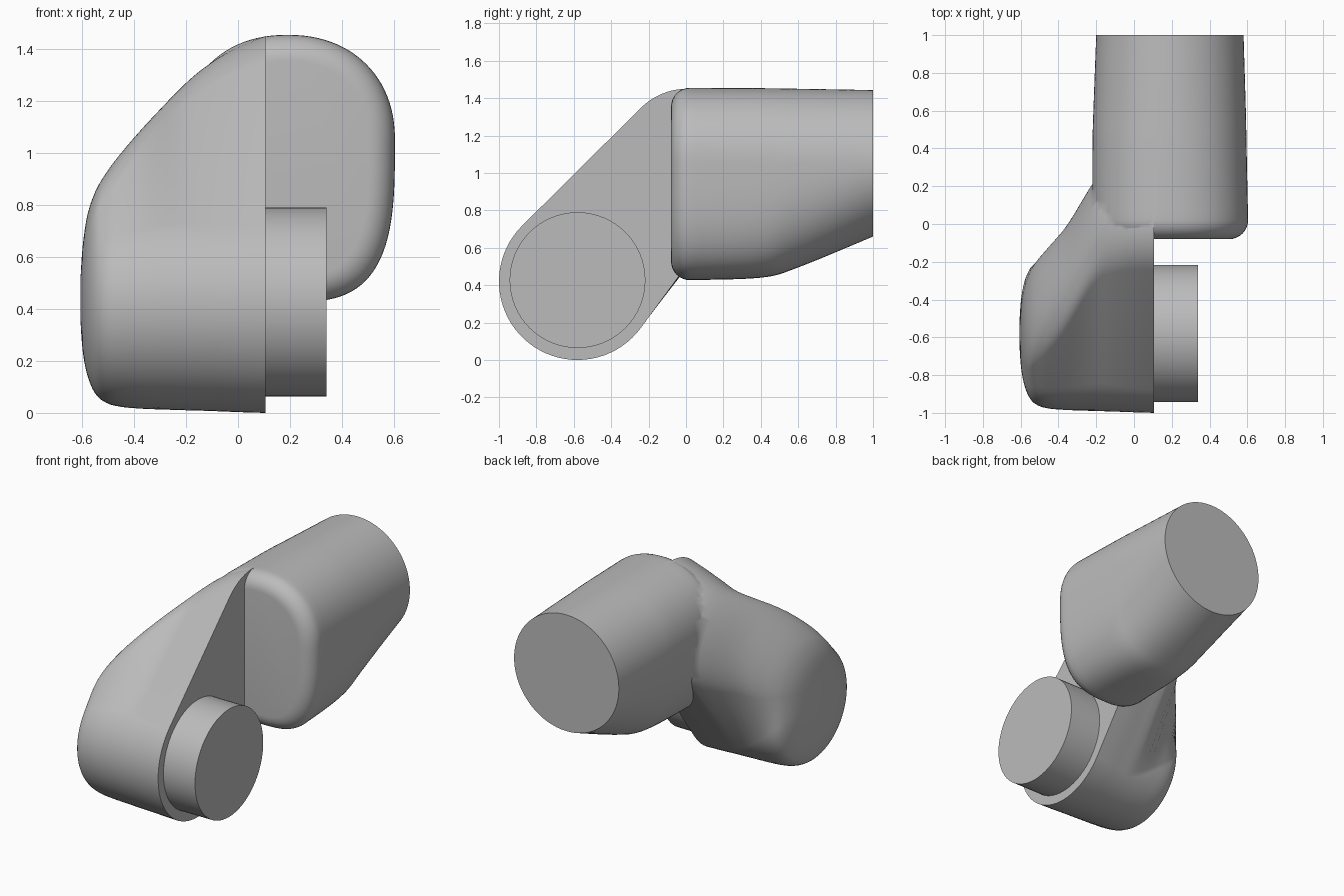
import bpy, bmesh, math

if "Cube" in bpy.data.objects:
    bpy.data.objects.remove(bpy.data.objects["Cube"])

grey = bpy.data.materials.new("plain_grey")
grey.use_nodes = True
grey.diffuse_color = (0.5, 0.5, 0.5, 1)
grey.node_tree.nodes["Principled BSDF"].inputs["Base Color"].default_value = (0.5, 0.5, 0.5, 1)


def loft(name, rings):
    """Skin a list of closed rings and cap both ends."""
    bm = bmesh.new()
    loops = [[bm.verts.new(p) for p in ring] for ring in rings]
    count = len(loops[0])
    for a, b in zip(loops, loops[1:]):
        for i in range(count):
            j = (i + 1) % count
            bm.faces.new((a[i], a[j], b[j], b[i]))
    bm.faces.new(loops[0])
    bm.faces.new(loops[-1])
    bmesh.ops.recalc_face_normals(bm, faces=bm.faces)
    mesh = bpy.data.meshes.new(name)
    bm.to_mesh(mesh)
    bm.free()
    mesh.materials.append(grey)
    obj = bpy.data.objects.new(name, mesh)
    bpy.context.collection.objects.link(obj)
    return obj


def smooth(obj, angle):
    bpy.ops.object.select_all(action="DESELECT")
    obj.select_set(True)
    bpy.context.view_layer.objects.active = obj
    bpy.ops.object.shade_smooth_by_angle(angle=math.radians(angle))


def spline(keys, steps):
    """Catmull-Rom through rows of parameters."""
    out = []
    for i in range(len(keys) - 1):
        p = [keys[max(0, min(len(keys) - 1, i + k))] for k in (-1, 0, 1, 2)]
        for s in range(steps):
            t = s / steps
            out.append([b + 0.5 * t * (c - a + t * (2*a - 5*b + 4*c - d + t * (3*(b - c) + d - a)))
                        for a, b, c, d in zip(*p)])
    return out + [list(keys[-1])]


def power(v, n):
    return math.copysign(abs(v) ** (2 / n), v)


# Arm tube: round at the back, squarer below at the front
def arm_ring(y, left, right, up, down, n, inset=0.0):
    ring = []
    for i in range(96):
        t = math.tau * i / 96
        c, s = math.cos(t), math.sin(t)
        e = n if s < 0 and c > 0 else 2 + (n - 2) * 0.15
        w = (right if c > 0 else left) - inset
        h = (up if s > 0 else down) - inset
        ring.append((0.19 + w * power(c, e), y, 1.05 + h * power(s, e)))
    return ring


arm_keys = [(0.02, 0.41, 0.414, 0.405, 0.623, 3.2), (0.4, 0.41, 0.406, 0.403, 0.61, 2.9),
            (0.6, 0.405, 0.402, 0.4, 0.555, 2.5), (1.0, 0.39, 0.39, 0.393, 0.39, 2)]
fillet = 0.1
arm_rings = []
for k in range(8):
    a = math.pi / 2 * k / 8
    arm_rings.append(arm_ring(0.02 - fillet * math.cos(a), *arm_keys[0][1:],
                              inset=fillet * (1 - math.sin(a))))
arm_rings += [arm_ring(*row) for row in spline(arm_keys, 6)]
arm = loft("elbow_housing", arm_rings)


# Side housing: hull of a lower and an upper circle, shrinking toward the outer side
def hull_ring(x, r1, y2, z2, r2):
    y1, z1 = -0.58, 0.42
    d = math.hypot(y2 - y1, z2 - z1)
    phi = math.atan2(z2 - z1, y2 - y1)
    off = math.acos(max(-1, min(1, (r1 - r2) / d)))
    ring = []
    for y, z, r, a0, a1 in ((y1, z1, r1, phi + off, phi + math.tau - off),
                            (y2, z2, r2, phi - off, phi + off)):
        for i in range(40):
            a = a0 + (a1 - a0) * i / 39
            ring.append((x, y + r * math.cos(a), z + r * math.sin(a)))
    return ring


side_keys = [(0.105, 0.42, 0.006, 1.1, 0.35), (0.0, 0.417, 0.0, 1.06, 0.35),
             (-0.1, 0.413, -0.03, 1.01, 0.34), (-0.2, 0.41, -0.09, 0.94, 0.33),
             (-0.35, 0.405, -0.32, 0.795, 0.32), (-0.45, 0.397, -0.44, 0.68, 0.32),
             (-0.51, 0.38, -0.5, 0.61, 0.31), (-0.55, 0.345, -0.54, 0.56, 0.29),
             (-0.58, 0.275, -0.56, 0.53, 0.23), (-0.598, 0.18, -0.57, 0.5, 0.14),
             (-0.606, 0.07, -0.575, 0.47, 0.05)]
side = loft("side_housing", [hull_ring(*row) for row in spline(side_keys, 4)])

# Join both housings into one skin
join = arm.modifiers.new("join", "BOOLEAN")
join.operation = "UNION"
join.solver = "EXACT"
join.object = side
bpy.context.view_layer.update()
joined = bpy.data.meshes.new_from_object(arm.evaluated_get(bpy.context.evaluated_depsgraph_get()))
arm.modifiers.clear()
arm.data = joined
bpy.data.objects.remove(side)
smooth(arm, 40)

# Round joint boss on the flat inner side
boss = loft("joint_boss", [[(x, -0.58 + 0.363 * math.cos(math.tau * i / 64),
                             0.427 + 0.363 * math.sin(math.tau * i / 64)) for i in range(64)]
                           for x in (0.1, 0.34)])
smooth(boss, 40)
